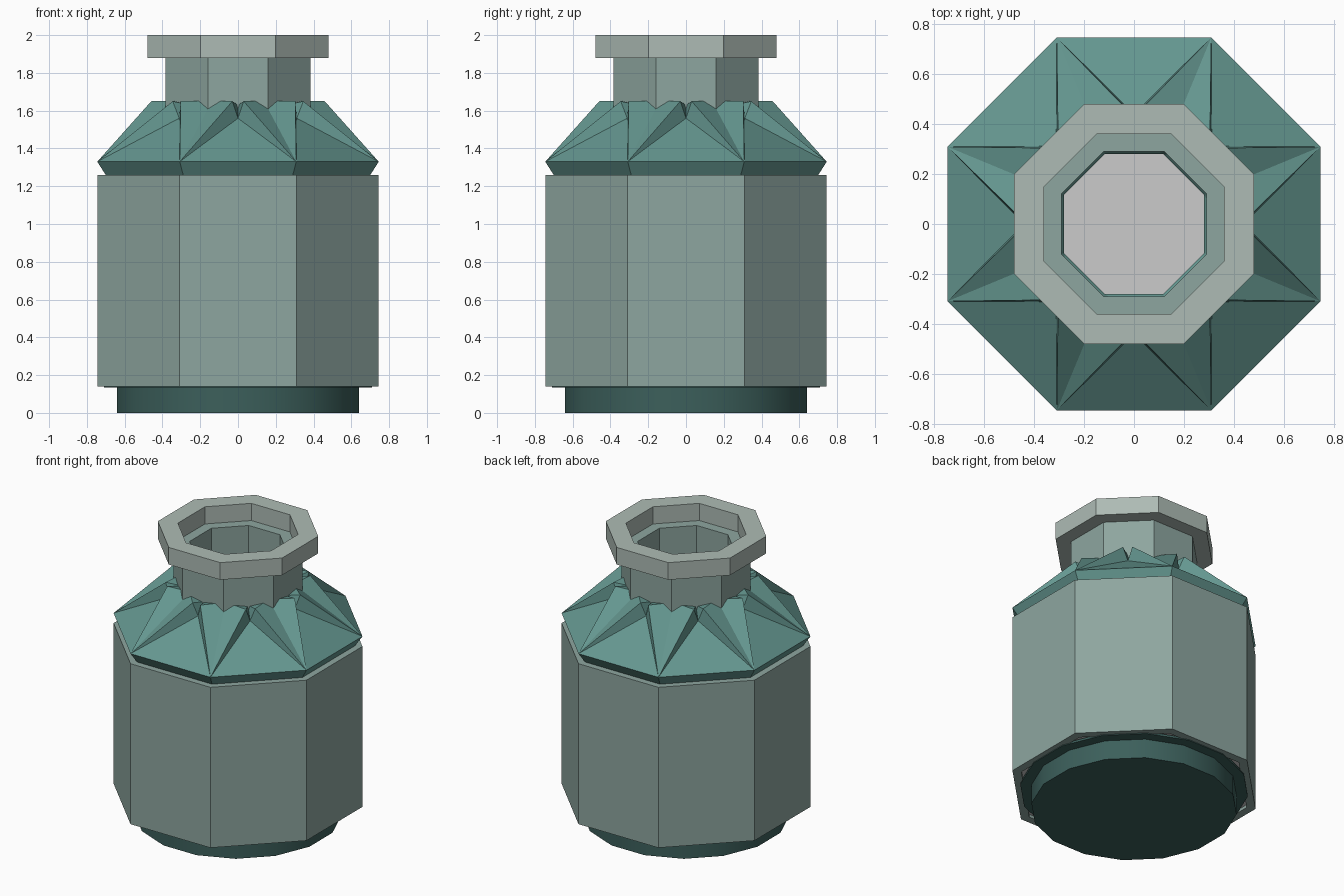
import bpy, math

if "Cube" in bpy.data.objects:
    bpy.data.objects.remove(bpy.data.objects["Cube"])

C = math.cos(math.pi / 8)


def material(name, color):
    m = bpy.data.materials.new(name)
    m.diffuse_color = (*color, 1)
    m.use_nodes = True
    m.node_tree.nodes["Principled BSDF"].inputs["Base Color"].default_value = m.diffuse_color
    return m


def make(name, verts, faces, mat=None):
    me = bpy.data.meshes.new(name)
    me.from_pydata(verts, [], faces)
    me.update()
    ob = bpy.data.objects.new(name, me)
    bpy.context.collection.objects.link(ob)
    if mat:
        me.materials.append(mat)
    return ob


def polar(r, deg, z):
    a = math.radians(deg)
    return (r * math.cos(a), r * math.sin(a), z)


def lathe(name, profile, mat, closed=True, caps=False, n=8):
    # profile holds (distance to flat side, z), outer side first going upward
    k = math.cos(math.pi / n)
    p = len(profile)
    verts = [polar(r / k, (i + 0.5) * 360 / n, z) for i in range(n) for r, z in profile]
    faces = []
    for i in range(n):
        j = (i + 1) % n
        for a in range(p if closed else p - 1):
            b = (a + 1) % p
            faces.append((i * p + a, j * p + a, j * p + b, i * p + b))
    if caps:
        faces.append([i * p for i in reversed(range(n))])
        faces.append([i * p + p - 1 for i in range(n)])
    return make(name, verts, faces, mat)


lip_mat = material("pale_glaze", (0.42, 0.50, 0.46))
body_mat = material("grey_green", (0.27, 0.38, 0.35))
shoulder_mat = material("teal", (0.13, 0.31, 0.28))
base_mat = material("dark_teal", (0.045, 0.115, 0.105))

# Round foot with a thin flange under the body
foot = lathe("foot", [(0.64, 0), (0.64, 0.135), (0.71, 0.135), (0.71, 0.15)],
             base_mat, closed=False, caps=True, n=16)
bpy.ops.object.select_all(action='DESELECT')
foot.select_set(True)
bpy.context.view_layer.objects.active = foot
bpy.ops.object.shade_smooth_by_angle(angle=math.radians(30))

# Hollow octagonal body and its inside floor
lathe("body", [(0.745, 0.14), (0.745, 1.26), (0.69, 1.26), (0.69, 0.14)], body_mat)
lathe("inside_floor", [(0.69, 0.16), (0.69, 0.20)], None, closed=False, caps=True)

# Neck and lip rings
lathe("neck", [(0.385, 1.50), (0.385, 1.88), (0.29, 1.88), (0.29, 1.50)], body_mat)
lathe("lip", [(0.48, 1.88), (0.48, 2.0), (0.36, 2.0), (0.36, 1.88)], lip_mat)

# Folded shoulder: one valley per side, one pair of raised wings per corner
verts, faces = [], []
for k in range(8):
    mid, cor = 45 * k, 45 * k + 22.5
    d = math.degrees(math.atan2(0.03, 0.46))
    verts += [
        polar(0.745 / C, cor, 1.33),    # 0 outer corner
        polar(0.36, cor, 1.65),         # 1 wing root
        polar(0.46, mid - d, 1.65),     # 2 wing tip before valley
        polar(0.46, mid + d, 1.65),     # 3 wing tip after valley
        polar(0.44, mid, 1.56),         # 4 valley point
        polar(0.36, mid, 1.63),         # 5 valley top
        polar(0.675 / C, cor, 1.22),    # 6 lower rim
        polar(0.28 / C, cor, 1.52),     # 7 inner opening
    ]
for k in range(8):
    c = 8 * k            # this corner and this valley
    p = 8 * ((k - 1) % 8)  # previous corner
    B, Q, L, R, V, W = c, c + 1, c + 2, c + 3, c + 4, c + 5
    faces += [
        (p, B, V),
        (B, R, V), (p, V, L),
        (B, Q, R), (p, L, p + 1),
        (V, R, W), (V, W, L),
        (R, Q, W), (L, W, p + 1),
        (p + 6, c + 6, B, p),
        (p + 7, c + 7, c + 6, p + 6),
        (p + 1, W, p + 7), (W, Q, c + 7), (W, c + 7, p + 7),
    ]
make("shoulder", verts, faces, shoulder_mat)
